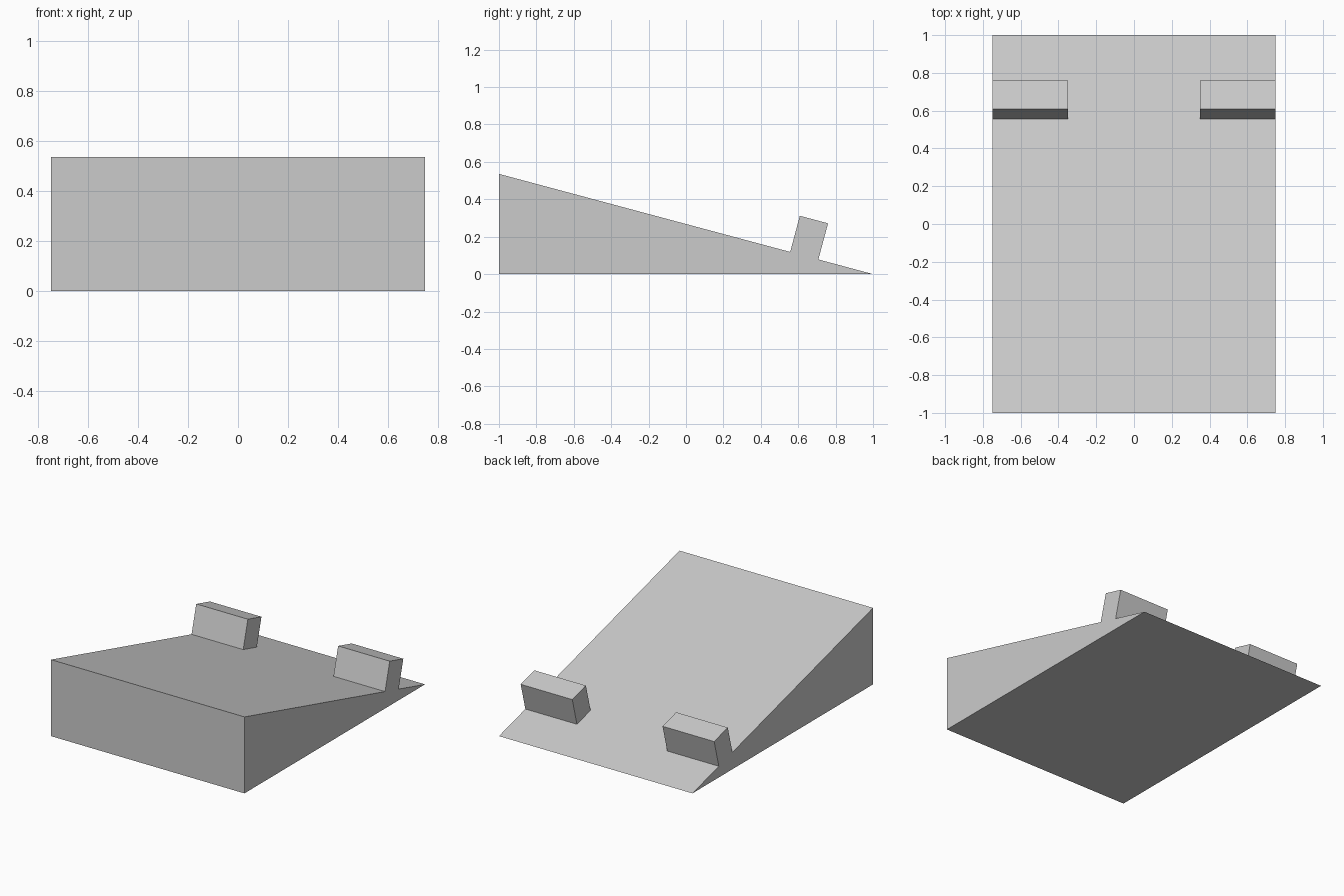
import bpy
import bmesh
import math
from mathutils import Vector

cube = bpy.data.objects.get("Cube")
if cube:
    bpy.data.objects.remove(cube, do_unlink=True)

grey = bpy.data.materials.new("plain grey")
grey.use_nodes = True
colour = (0.6, 0.6, 0.6, 1)
grey.diffuse_color = colour
grey.node_tree.nodes["Principled BSDF"].inputs["Base Color"].default_value = colour


def prism(name, profile, x0, x1):
    """Extrude a (y, z) side profile from x0 to x1."""
    bm = bmesh.new()
    face = bm.faces.new([bm.verts.new((x0, y, z)) for y, z in profile])
    new = bmesh.ops.extrude_face_region(bm, geom=[face])["geom"]
    verts = [v for v in new if isinstance(v, bmesh.types.BMVert)]
    bmesh.ops.translate(bm, verts=verts, vec=(x1 - x0, 0, 0))
    bmesh.ops.recalc_face_normals(bm, faces=bm.faces)
    mesh = bpy.data.meshes.new(name)
    bm.to_mesh(mesh)
    bm.free()
    mesh.materials.append(grey)
    obj = bpy.data.objects.new(name, mesh)
    bpy.context.collection.objects.link(obj)
    return obj


angle = math.radians(15)
half_width = 0.75
rise = 2 * math.tan(angle)

# Sloping wedge, tall at the front
prism("wedge", [(-1, 0), (1, 0), (-1, rise)], -half_width, half_width)

# Two stop blocks standing square to the slope near its low edge
down = Vector((math.cos(angle), -math.sin(angle)))
normal = Vector((math.sin(angle), math.cos(angle)))
foot = Vector((0.557, (1 - 0.557) * math.tan(angle)))
block = [foot, foot + down * 0.156, foot + down * 0.156 + normal * 0.2, foot + normal * 0.2]
prism("left_stop_block", block, 0.35, half_width)
prism("right_stop_block", block, -half_width, -0.35)
